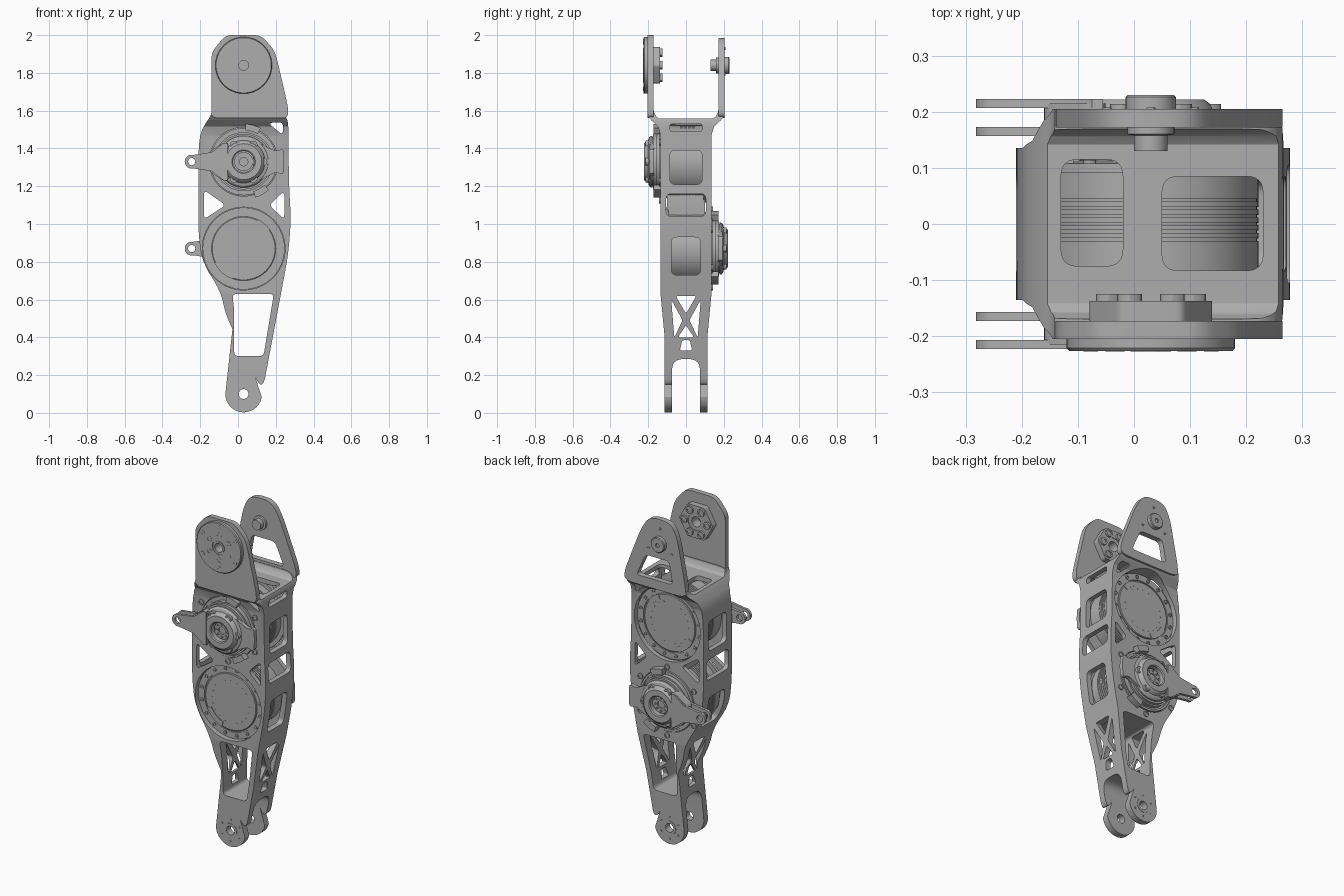
import bpy, bmesh
from math import sin, cos, pi, radians
from mathutils import Vector

if "Cube" in bpy.data.objects:
    bpy.data.objects.remove(bpy.data.objects["Cube"])

grey = bpy.data.materials.new("machined_grey")
grey.use_nodes = True
GREY = (0.42, 0.42, 0.42, 1)
grey.diffuse_color = GREY
grey.node_tree.nodes["Principled BSDF"].inputs["Base Color"].default_value = GREY
parts = []
CX = 0.03                     # shared axis of all joints
UPPER, LOWER, HIP, ANKLE = 1.33, 0.87, 1.84, 0.1


def finish(name, bm):
    bmesh.ops.remove_doubles(bm, verts=bm.verts, dist=1e-5)
    bmesh.ops.recalc_face_normals(bm, faces=bm.faces)
    me = bpy.data.meshes.new(name)
    bm.to_mesh(me)
    bm.free()
    me.materials.append(grey)
    ob = bpy.data.objects.new(name, me)
    bpy.context.collection.objects.link(ob)
    parts.append(ob)
    return ob


def rounded(pts, r, n=6):
    """Round every corner of a 2D polygon."""
    pts = [Vector(p) for p in pts]
    out = []
    for i, p in enumerate(pts):
        a, b = pts[i - 1] - p, pts[(i + 1) % len(pts)] - p
        a = p + a.normalized() * min(r, a.length * 0.45)
        b = p + b.normalized() * min(r, b.length * 0.45)
        for k in range(n + 1):
            t = k / n
            out.append(a * (1 - t) ** 2 + p * 2 * t * (1 - t) + b * t * t)
    return out


def circle(x, z, r, n=48, turn=0.0):
    return [(x + r * cos(turn + 2 * pi * i / n), z + r * sin(turn + 2 * pi * i / n)) for i in range(n)]


def arc(x, z, r, a0, a1, n=12):
    return [(x + r * cos(radians(a0 + (a1 - a0) * i / n)), z + r * sin(radians(a0 + (a1 - a0) * i / n)))
            for i in range(n + 1)]


def box(u0, u1, v0, v1):
    return [(u0, v0), (u1, v0), (u1, v1), (u0, v1)]


def prism(name, pts, w0, w1, axis="y"):
    place = {"x": lambda u, v, w: (w, u, v), "y": lambda u, v, w: (u, w, v),
             "z": lambda u, v, w: (u, v, w)}[axis]
    bm = bmesh.new()
    lo = [bm.verts.new(place(u, v, w0)) for u, v in pts]
    hi = [bm.verts.new(place(u, v, w1)) for u, v in pts]
    bm.faces.new(lo)
    bm.faces.new(hi[::-1])
    for i in range(len(pts)):
        bm.faces.new((lo[i - 1], lo[i], hi[i], hi[i - 1]))
    return finish(name, bm)


def lathe(name, x, z, profile, s=1, n=64):
    """Turn (radius, depth) points around a y axis; s flips the depth."""
    bm = bmesh.new()
    vs = [bm.verts.new((r, d * s, 0)) for r, d in profile]
    es = [bm.edges.new((vs[i], vs[i + 1])) for i in range(len(vs) - 1)]
    if profile[0][0] > 0:
        es.append(bm.edges.new((vs[-1], vs[0])))
    bmesh.ops.spin(bm, geom=vs + es, cent=(0, 0, 0), axis=(0, 1, 0), angle=2 * pi, steps=n, use_merge=True)
    bmesh.ops.translate(bm, verts=bm.verts, vec=(x, 0, z))
    return finish(name, bm)


def combine(ob, tools, op="DIFFERENCE"):
    """Apply booleans, then drop the tools."""
    for t in tools:
        t.hide_render = True
        m = ob.modifiers.new("bool", "BOOLEAN")
        m.object, m.operation, m.solver = t, op, "EXACT"
    dg = bpy.context.evaluated_depsgraph_get()
    me = bpy.data.meshes.new_from_object(ob.evaluated_get(dg))
    ob.modifiers.clear()
    ob.data = me
    for t in tools:
        parts.remove(t)
        bpy.data.objects.remove(t)


def bolts(name, x, z, ring, count, r, d0, d1, s, turn=0.0):
    """Socket-head screws on a circle."""
    for bx, bz in circle(x, z, ring, count, turn):
        lathe(name, bx, bz, [(0, d0), (r, d0), (r, d1), (r * .55, d1), (r * .55, d1 - .004), (0, d1 - .004)], s, 12)


# Leg frame: front silhouette crossed with the side silhouette
outline = arc(CX, ANKLE, .097, 180, 350, 24) + rounded([
    (.129, .11), (.265, .83), (.281, 1.02), (.27, 1.2), (.265, 1.6), (-.14, 1.6),
    (-.145, 1.57), (-.168, 1.54), (-.2, 1.48), (-.21, 1.38), (-.21, .95), (-.19, .8), (-.09, .64), (-.066, .52)], .085, 8)
frame = prism("leg_frame", outline, -.3, .3)
half = [(.113, -.01), (.113, .4), (.135, .63), (.135, 1.47), (.148, 1.515), (.185, 1.55), (.205, 1.575),
        (.205, 1.62), (.172, 1.62), (.168, 1.59), (.157, 1.568), (.142, 1.558)]
side = prism("side_shape", half + [(-y, z) for y, z in half[::-1]], -.4, .4, "x")
combine(frame, [side], "INTERSECT")

cuts = [prism("cavity", rounded([
    (-.06, .665), (.2, .665), (.235, .85), (.25, 1.03), (.24, 1.2), (.238, 1.53), (-.13, 1.53), (-.165, 1.48),
    (-.182, 1.38), (-.182, .96), (-.16, .81)], .02), -.108, .108)]
# Front and back openings
for pts in ([(-.02, .3), (.135, .3), (.19, .63), (-.03, .63), (-.02, .54)],
            [(-.18, 1.025), (-.065, 1.1), (-.18, 1.18)],
            [(.245, 1.025), (.165, 1.1), (.245, 1.175)],
            [(.16, 1.535), (.238, 1.54), (.238, 1.47)]):
    cuts.append(prism("opening", rounded(pts, .025), -.3, .3))
# Side windows, cross bracing and the ankle fork
for pts, r, x0 in ((box(-.085, .085, 1.21, 1.39), .03, -.4), (box(-.105, .105, 1.04, 1.16), .03, -.4),
                   (box(-.077, .077, .73, .93), .03, -.4), (box(-.085, .085, 1.49, 1.53), .015, .1),
                   ([(-.055, .62), (.055, .62), (0, .525)], .015, -.4),
                   ([(-.078, .6), (-.018, .49), (-.062, .4)], .012, -.4),
                   ([(.078, .6), (.018, .49), (.062, .4)], .012, -.4),
                   ([(0, .465), (.042, .4), (-.042, .4)], .012, -.4),
                   ([(-.02, .385), (.02, .385), (.033, .33), (-.033, .33)], .012, -.4),
                   (box(-.074, .074, -.1, .285), .06, -.4)):
    cuts.append(prism("window", rounded(pts, r), x0, .4, "x"))
# Floor windows
for x0, x1, y0, y1 in ((-.13, -.02, -.075, .115), (.05, .23, -.083, .085)):
    cuts.append(prism("floor_window", rounded(box(x0, x1, y0, y1), .03), 1.5, 1.65, "z"))
# Motor seats and ankle bore
for z, s in ((UPPER, -1), (LOWER, 1)):
    cuts.append(prism("cover_seat", circle(CX, z, .219, 64), -s * .09, -s * .2))
    cuts.append(prism("output_seat", circle(CX, z, .182, 64), s * .1, s * .16))
cuts.append(prism("bore", circle(CX, ANKLE, .026, 32), -.3, .3))
combine(frame, cuts)

# Ankle bushings and screws
for s in (-1, 1):
    lathe("ankle_bushing", CX, ANKLE, [(.026, .076), (.042, .076), (.042, .115), (.026, .115)], s, 32)
    bolts("ankle_screw", CX, ANKLE, .065, 6, .006, .11, .115, s, radians(30))

# Spacer block between the motors
prism("motor_spacer", rounded(box(-.045, .105, 1.035, 1.165), .015), -.1, .1)

# Hip front plate with disc and inner hexagon flange
front = prism("hip_front_plate", rounded([
    (-.14, 1.56), (.265, 1.56), (.265, 1.62), (.205, 1.88), (.185, 1.93), (.12, 2.0), (-.065, 2.0), (-.14, 1.91)],
    .035), -.205, -.173)
combine(front, [prism("bore", circle(CX, HIP, .03, 32), -.3, 0)])
lathe("hip_disc", CX, HIP, [(.026, .2), (.148, .2), (.15, .203), (.15, .221), (.146, .226), (.042, .226),
                            (.042, .222), (.036, .222), (.036, .227), (.026, .227)], -1)
bolts("hip_disc_screw", CX, HIP, .074, 6, .017, .22, .227, -1, radians(30))
bolts("hip_rim_screw", CX, HIP, .124, 6, .013, .22, .227, -1, radians(30))
flange = prism("hip_hex_flange", rounded(circle(CX, HIP, .112, 6), .012), -.176, -.137)
combine(flange, [prism("bore", circle(CX, HIP, .052, 40), -.3, 0)])
lathe("hip_hex_sleeve", CX, HIP, [(.03, .14), (.054, .14), (.054, .18), (.03, .18)], -1, 40)
bolts("hip_hex_screw", CX, HIP, .076, 6, .022, -.15, -.125, 1)

# Hip rear plate with opening and pivot pin
rear = prism("hip_rear_plate", rounded([
    (-.14, 1.56), (.265, 1.56), (.265, 1.62), (.155, 1.9), (.1, 1.985), (-.04, 1.985), (-.085, 1.9), (-.14, 1.62)],
    .06), .172, .205)
combine(rear, [prism("opening", rounded([(-.055, 1.615), (.185, 1.615), (.125, 1.75), (-.03, 1.75)], .025), .1, .3)])
lathe("hip_pivot_pin", CX, HIP, [(0, .13), (.03, .13), (.03, .158), (.042, .16), (.042, .19), (.045, .19),
                                 (.045, .226), (.041, .23), (.012, .23), (.012, .222), (0, .222)], 1, 32)
bolts("hip_rear_screw", CX, HIP, .09, 3, .008, .2, .208, 1, radians(90))


def actuator(name, z, s):
    """Geared motor: cover on one side, output hub and lever on the other."""
    fins = []
    for i in range(6):
        d = -.045 + i * .014
        fins += [(.192, d), (.189, d), (.189, d + .005), (.192, d + .005)]
    lathe(name + "_motor", CX, z, [
        (0, -.112), (.166, -.112), (.17, -.109), (.17, -.103), (.178, -.103), (.178, -.108), (.217, -.108),
        (.217, -.092), (.192, -.092)] + fins + [
        (.192, .105), (.178, .11), (.178, .14), (.166, .14), (.166, .134), (.156, .134), (.156, .16),
        (.147, .16), (.147, .176), (.13, .176), (.13, .182), (0, .182)], s)
    bolts(name + "_cover_screw", CX, z, .197, 16, .011, .1, .114, -s, radians(11))
    bolts(name + "_seat_screw", CX, z, .205, 6, .017, .13, .142, s, radians(30))
    # Cover connector tabs and small vents
    for a, w in ((50, 14), (228, 22)):
        tab = arc(CX, z, .172, a - w, a + w, 4) + arc(CX, z, .14, a + w, a - w, 4)
        prism(name + "_cover_tab", tab, -s * .108, -s * .116)
    for x1, z1 in circle(CX, z, .125, 20):
        prism(name + "_cover_vent", circle(x1, z1, .004, 6), -s * .108, -s * .1135)
    # Travel stops around the output
    for a in (75, 300):
        stop = arc(CX, z, .2, a - 12, a + 12, 4) + arc(CX, z, .165, a + 12, a - 12, 4)
        prism(name + "_travel_stop", stop, s * .12, s * .172)
    # Output hub with ear, screws and forked lever
    lathe(name + "_hub", CX, z, [(.056, .178), (.137, .178), (.137, .186), (.128, .196), (.113, .2), (.108, .212),
                                 (.095, .222), (.062, .222), (.056, .217)], s)
    lathe(name + "_hub_core", CX, z, [(0, .18), (.05, .18), (.05, .196), (.022, .196), (.022, .188), (0, .188)], s, 32)
    bolts(name + "_core_screw", CX, z, .037, 8, .007, .19, .2, s)
    bolts(name + "_hub_screw", CX, z, .104, 6, .021, .19, .214, s)
    prism(name + "_hub_ear", rounded([(.08, z - .115), (.2, z - .055), (.24, z - .07), (.245, z), (.24, z + .07),
                                      (.2, z + .055), (.08, z + .115)], .02), s * .17, s * .194)
    lever = [(-.055, z + .1), (-.075, z + .1), (-.14, z + .05), (-.235, z + .036)] + arc(-.245, z, .037, 105, 255)
    lever += [(-.235, z - .036), (-.14, z - .05), (-.075, z - .1), (-.055, z - .1)]
    for d0, d1 in ((.157, .173), (.207, .223)):
        prong = prism(name + "_lever_prong", lever, s * d0, s * d1)
        combine(prong, [prism("bore", circle(-.245, z, .019, 24), s * .1, s * .3)])
    prism(name + "_lever_web", rounded([(-.05, z - .1), (-.08, z - .1), (-.16, z - .045), (-.16, z + .045),
                                        (-.08, z + .1), (-.05, z + .1)], .02), s * .165, s * .215)


actuator("upper", UPPER, -1)
actuator("lower", LOWER, 1)

# Smooth round surfaces, keep machined edges
bpy.ops.object.select_all(action="DESELECT")
for ob in parts:
    ob.select_set(True)
bpy.context.view_layer.objects.active = frame
bpy.ops.object.shade_smooth_by_angle(angle=radians(30))
